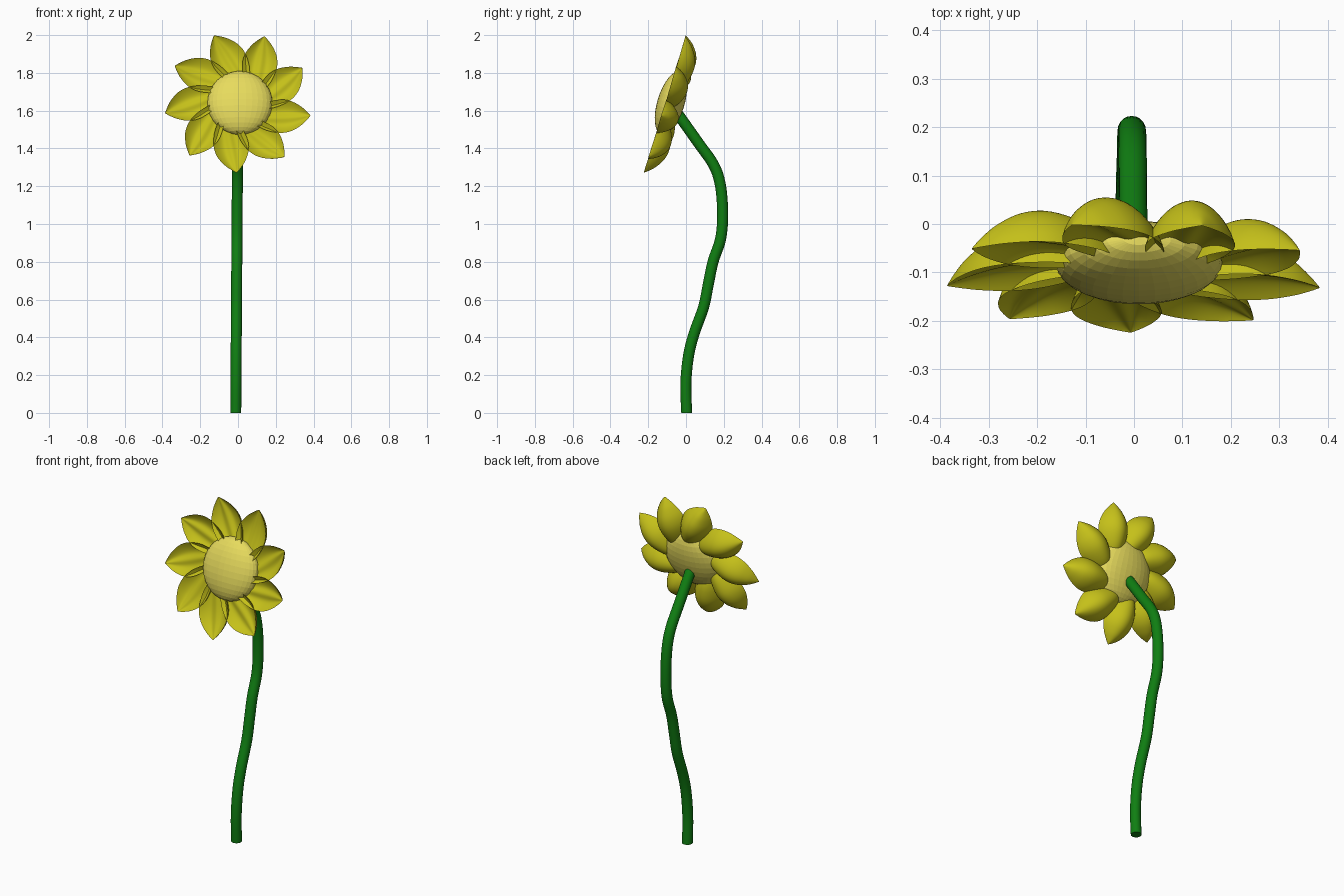
import bpy, math
from mathutils import Matrix, Vector

if "Cube" in bpy.data.objects:
    bpy.data.objects.remove(bpy.data.objects["Cube"])


def material(name, rgb):
    m = bpy.data.materials.new(name)
    m.diffuse_color = (*rgb, 1)
    m.use_nodes = True
    m.node_tree.nodes["Principled BSDF"].inputs["Base Color"].default_value = m.diffuse_color
    return m


def finish(obj, mat, smooth=None):
    obj.data.materials.append(mat)
    if smooth:
        bpy.ops.object.select_all(action='DESELECT')
        obj.select_set(True)
        bpy.context.view_layer.objects.active = obj
        bpy.ops.object.shade_smooth_by_angle(angle=math.radians(smooth))


def add_object(name, verts, faces):
    mesh = bpy.data.meshes.new(name)
    mesh.from_pydata(verts, [], faces)
    mesh.update()
    obj = bpy.data.objects.new(name, mesh)
    bpy.context.collection.objects.link(obj)
    return obj


def catmull(points, steps):
    p = [points[0]] + points + [points[-1]]
    out = []
    for i in range(1, len(p) - 2):
        a, b, c, d = p[i - 1:i + 3]
        for k in range(steps):
            t = k / steps
            out.append(b + (c - a) * t / 2 + (a * 2 - b * 5 + c * 4 - d) * t * t / 2
                       + (b * 3 - a - c * 3 + d) * t ** 3 / 2)
    return out + [points[-1]]


yellow = material("petal_yellow", (0.56, 0.53, 0.01))
cream = material("centre_yellow", (0.80, 0.71, 0.11))
green = material("stem_green", (0.005, 0.21, 0.006))

# Head frame: local z is the direction the bloom faces
head = Matrix.Translation((0, -0.11, 1.645)) @ Matrix.Rotation(math.radians(73), 4, 'X')

# Stem: bent tube with a rounded hidden end
path_yz = [(0.004, 0), (-0.001, 0.15), (0.013, 0.3), (0.043, 0.42), (0.093, 0.56),
           (0.118, 0.68), (0.143, 0.8), (0.183, 0.92), (0.194, 1.05), (0.183, 1.2),
           (0.148, 1.31), (0.065, 1.43), (-0.02, 1.55), (-0.045, 1.585)]
path = catmull([Vector((-0.012 + 0.007 * z, y, z)) for y, z in path_yz], 5)
sides, verts, faces = 20, [], []
for i, p in enumerate(path):
    tangent = (path[min(i + 1, len(path) - 1)] - path[max(i - 1, 0)]).normalized()
    if i == 0:
        tangent = Vector((0, 0, 1))
    across = Vector((1, 0, 0))
    other = tangent.cross(across).normalized()
    r = 0.029 * (0.6 if i == len(path) - 1 else 1)
    for k in range(sides):
        a = math.tau * k / sides
        verts.append(p + across * r * math.cos(a) + other * r * math.sin(a))
for i in range(len(path) - 1):
    for k in range(sides):
        n = (k + 1) % sides
        faces.append((i * sides + k, i * sides + n, (i + 1) * sides + n, (i + 1) * sides + k))
faces += [tuple(reversed(range(sides))), tuple(range(len(verts) - sides, len(verts)))]
finish(add_object("stem", verts, faces), green, 40)

# Flower centre: faceted flattened ball
bpy.ops.mesh.primitive_uv_sphere_add(segments=32, ring_count=16, radius=1)
centre = bpy.context.object
centre.name = "flower_centre"
centre.data.transform(head @ Matrix.Translation((0.01, 0.005, -0.03))
                      @ Matrix.Diagonal((0.172, 0.175, 0.072, 1))
                      @ Matrix.Rotation(math.radians(-90), 4, 'X'))
finish(centre, cream)

# Petal: boat-shaped leaf, convex behind, hollow with a soft midrib in front
WIDTHS = [Vector(p) for p in [(0, 0.040), (0.2, 0.074), (0.45, 0.092), (0.65, 0.084),
                              (0.82, 0.056), (0.93, 0.026), (1, 0.0015)]]
LENGTH, RADIUS, SWIRL, HALF = 0.30, 0.390, math.radians(12), 12


def petal(name, angle):
    verts, faces = [], []
    rows = catmull(WIDTHS, 4)
    ring = 4 * HALF
    turn = Matrix.Rotation(angle, 4, 'Z')
    for t, w in rows:
        along = (t - 1) * LENGTH
        rim = -0.005 * (1 - t)
        for k in range(ring):
            back = k < 2 * HALF
            s = k / HALF - 1 if back else 3 - k / HALF
            bulge = max(0, 1 - s * s)
            if back:
                depth = 1.0 * w * bulge ** 0.8
            else:
                depth = w * (0.48 * bulge - 0.18 * math.exp(-(s / 0.28) ** 2))
            p = Matrix.Rotation(SWIRL, 4, 'Z') @ Vector((along, s * w, rim - depth))
            verts.append(head @ turn @ (p + Vector((RADIUS, 0, 0))))
    for i in range(len(rows) - 1):
        for k in range(ring):
            n = (k + 1) % ring
            faces.append((i * ring + k, (i + 1) * ring + k, (i + 1) * ring + n, i * ring + n))
    faces += [tuple(range(ring)), tuple(reversed(range(len(verts) - ring, len(verts))))]
    finish(add_object(name, verts, faces), yellow, 50)


for i in range(9):
    petal(f"petal_{i + 1}", math.radians(-91 + 40 * i))
